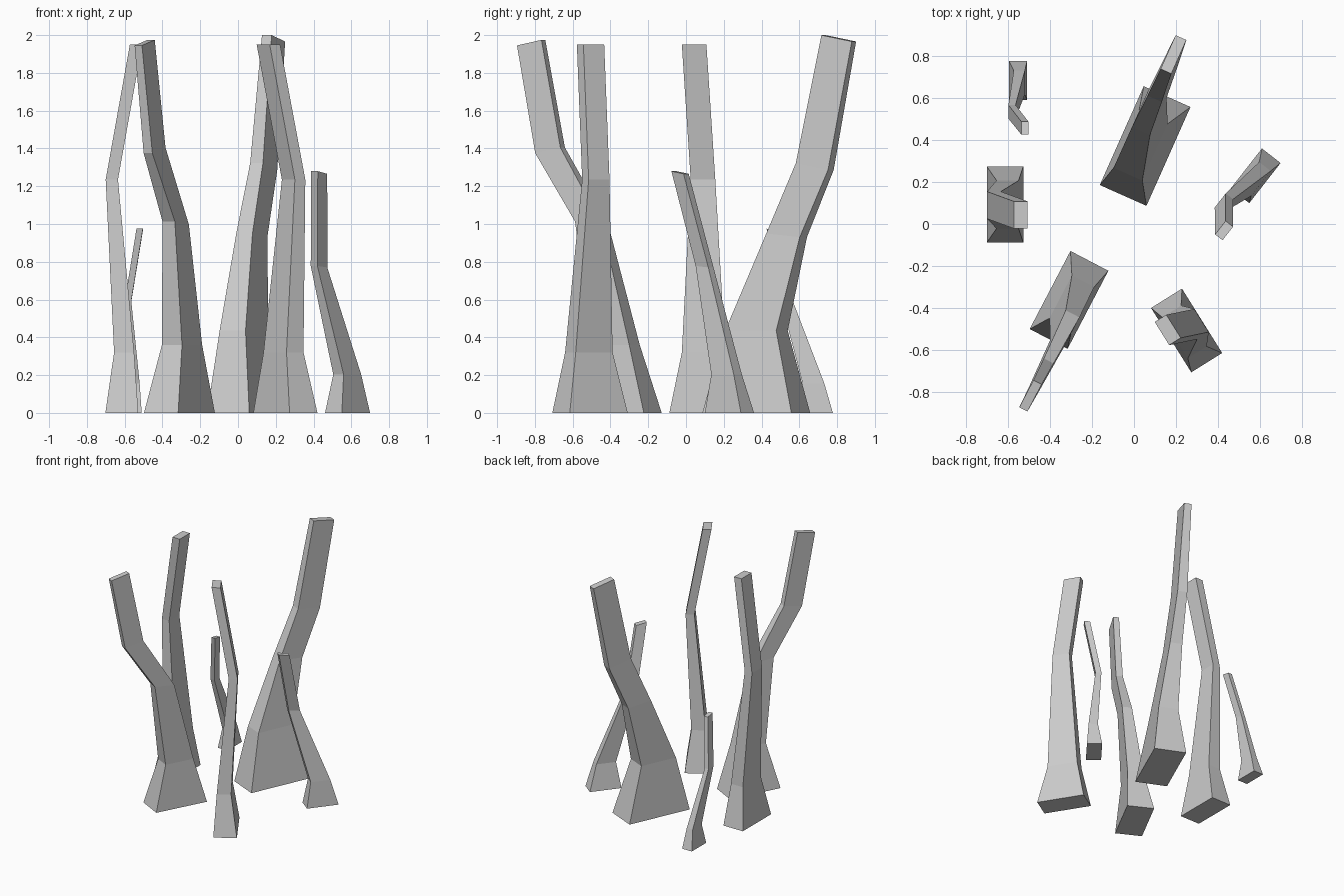
import bpy
from math import radians, cos, sin

if "Cube" in bpy.data.objects:
    bpy.data.objects.remove(bpy.data.objects["Cube"])

# Ring rows: z, side offset, lean offset, half width, half depth, tilt of the cut
UPRIGHT = [(0, 0, 0, .087, .181, 0),
           (.32, .012, 0, .053, .115, 0),
           (1.235, -.053, -.003, .0325, .065, 0),
           (1.95, .075, -.05, .0325, .065, 0)]
LEANING = [(0, 0, 0, .086, .185, 0),
           (.31, .012, -.02, .053, .115, 0),
           (1.18, -.058, -.30, .034, .065, -.1),
           (1.94, .065, -.455, .034, .062, -.17)]
FORKED = [(0, 0, 0, .102, .21, 0),
          (.36, .018, -.005, .06, .115, 0),
          (1.005, .046, -.131, .037, .08, -.1),
          (1.39, .049, -.378, .026, .075, .2),
          (1.96, .049, -.491, .022, .073, .2)]
TALL = [(0, 0, 0, .122, .258, 0),
        (.435, -.02, -.008, .075, .148, 0),
        (.94, -.047, .155, .047, .097, -.1),
        (1.305, -.05, .317, .037, .093, -.2),
        (1.983, -.054, .454, .028, .088, -.19)]


def trunk(name, rings, x, y, angle, scale=1.0):
    """Four-sided trunk lofted through the rings, turned and scaled about its foot."""
    c, s = cos(radians(angle)), sin(radians(angle))
    verts, faces = [], []
    for z, u, v, a, b, tilt in rings:
        for su, sv in ((-1, -1), (1, -1), (1, 1), (-1, 1)):
            px, py = (u + su * a) * scale, (v + sv * b) * scale
            verts.append((x + c * px - s * py, y + s * px + c * py,
                          (z + sv * b * tilt) * scale))
    for r in range(len(rings) - 1):
        for i in range(4):
            j = (i + 1) % 4
            faces.append((4 * r + i, 4 * r + j, 4 * r + 4 + j, 4 * r + 4 + i))
    n = len(verts)
    faces += [(3, 2, 1, 0), (n - 4, n - 3, n - 2, n - 1)]
    mesh = bpy.data.meshes.new(name)
    mesh.from_pydata(verts, [], faces)
    obj = bpy.data.objects.new(name, mesh)
    bpy.context.collection.objects.link(obj)
    return obj


# Six separate bare trunks
trunk("left_trunk", UPRIGHT, -.615, .093, 0)
trunk("front_right_trunk", UPRIGHT, .251, -.508, 212)
trunk("small_back_left_trunk", LEANING, -.553, .685, 0, .5)
trunk("right_trunk", LEANING, .58, .23, -38, .656)
trunk("front_left_trunk", FORKED, -.31, -.362, -27.6)
trunk("tall_back_trunk", TALL, .053, .372, -24)
